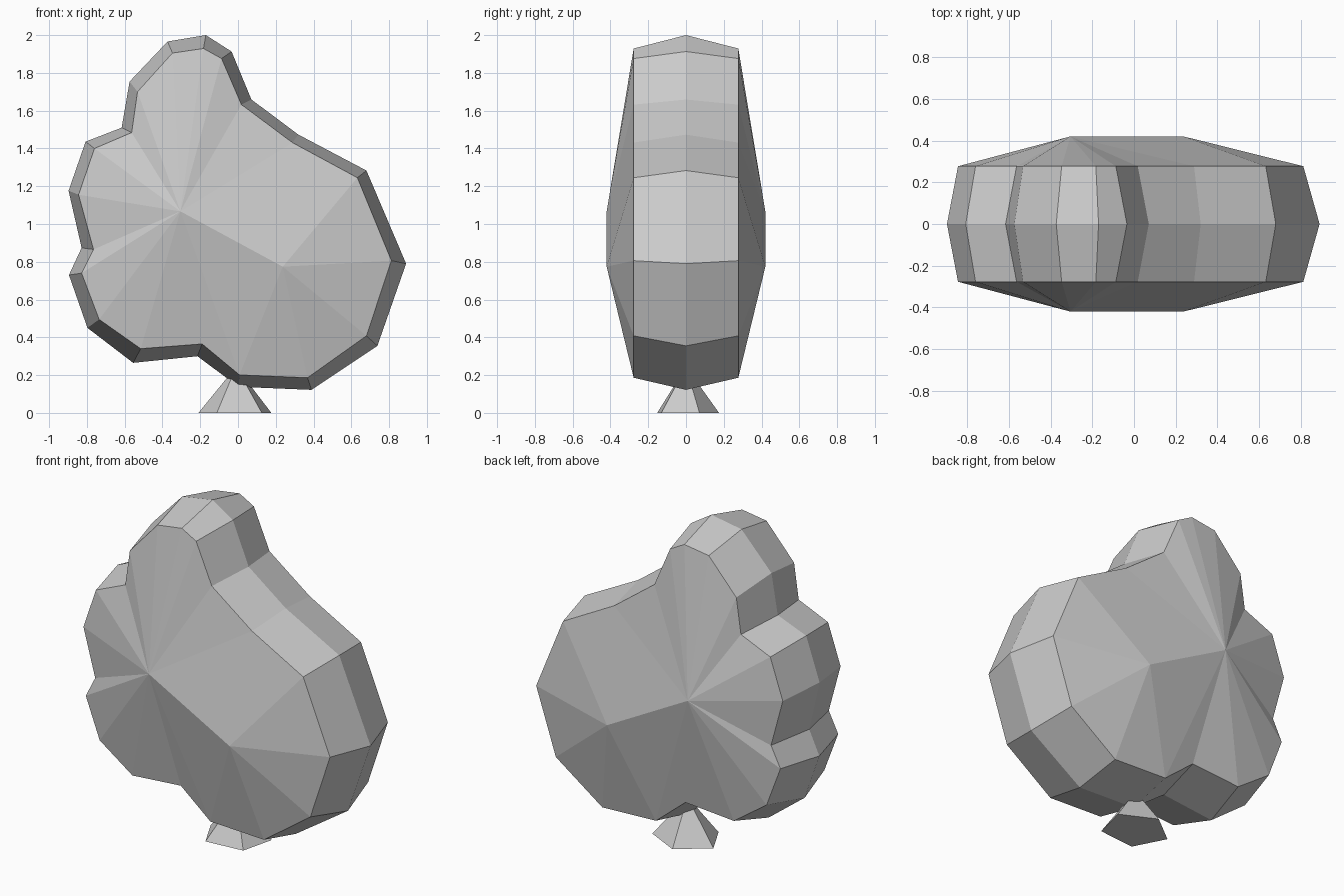
import bpy
import bmesh
import math
from mathutils import Vector

default = bpy.data.objects.get("Cube")
if default:
    bpy.data.objects.remove(default, do_unlink=True)

grey = bpy.data.materials.new("plain_grey")
grey.use_nodes = True
colour = (0.6, 0.6, 0.6, 1.0)
grey.diffuse_color = colour
grey.node_tree.nodes["Principled BSDF"].inputs["Base Color"].default_value = colour


def make_object(name, bm):
    """Turn a bmesh into a flat shaded grey object."""
    bmesh.ops.recalc_face_normals(bm, faces=bm.faces[:])
    mesh = bpy.data.meshes.new(name)
    bm.to_mesh(mesh)
    bm.free()
    mesh.materials.append(grey)
    obj = bpy.data.objects.new(name, mesh)
    bpy.context.collection.objects.link(obj)
    return obj


# Silhouette as (widest x, z) and (bevelled rim x, z), clockwise from the right shoulder
OUTLINE = [
    ((0.68, 1.283), (0.632, 1.245)),
    ((0.89, 0.79), (0.812, 0.806)),
    ((0.738, 0.355), (0.68, 0.408)),
    ((0.389, 0.122), (0.368, 0.186)),
    ((0.003, 0.138), (0.008, 0.201)),
    ((-0.215, 0.3), (-0.19, 0.365)),
    ((-0.555, 0.265), (-0.515, 0.34)),
    ((-0.797, 0.45), (-0.735, 0.495)),
    ((-0.895, 0.73), (-0.828, 0.74)),
    ((-0.828, 0.874), (-0.765, 0.865)),
    ((-0.897, 1.176), (-0.844, 1.155)),
    ((-0.807, 1.436), (-0.76, 1.4)),
    ((-0.616, 1.51), (-0.563, 1.484)),
    ((-0.574, 1.754), (-0.532, 1.7)),
    ((-0.373, 1.966), (-0.347, 1.905)),
    ((-0.17, 2.0), (-0.183, 1.929)),
    ((-0.034, 1.913), (-0.087, 1.876)),
    ((0.071, 1.659), (0.018, 1.632)),
    ((0.32, 1.473), (0.288, 1.431)),
]
SPLIT = 4          # outline index where the fan changes from low to high peak
RIM_Y, PEAK_Y = 0.277, 0.42


def build_crown():
    bm = bmesh.new()
    count = len(OUTLINE)
    middle = [bm.verts.new((x, 0, z)) for (x, z), _ in OUTLINE]
    for side in (-1, 1):
        rim = [bm.verts.new((x, side * RIM_Y, z)) for _, (x, z) in OUTLINE]
        high = bm.verts.new((-0.305, side * PEAK_Y, 1.067))
        low = bm.verts.new((0.237, side * PEAK_Y, 0.774))
        for i in range(count):
            j = (i + 1) % count
            # Bevelled edge band, then the fan rising to the nearer peak
            bm.faces.new((middle[i], middle[j], rim[j], rim[i]))
            bm.faces.new((rim[i], rim[j], low if i < SPLIT else high))
        # Ridge between the two peaks
        bm.faces.new((rim[0], low, high))
        bm.faces.new((rim[SPLIT], low, high))
    return make_object("tree_crown", bm)


def build_trunk():
    # Five sided flared foot narrowing into the crown
    bm = bmesh.new()
    rings = []
    for radius, z in ((0.2, 0.0), (0.02, 0.22)):
        ring = []
        for i in range(5):
            a = math.radians(i * 72 - 48)
            spot = Vector((math.cos(a) * radius * 1.02, math.sin(a) * radius * 0.88, z))
            ring.append(bm.verts.new(spot + Vector((-0.01, 0, 0))))
        rings.append(ring)
        bm.faces.new(ring)
    foot, neck = rings
    for i in range(5):
        j = (i + 1) % 5
        bm.faces.new((foot[i], foot[j], neck[j], neck[i]))
    return make_object("trunk_foot", bm)


build_crown()
build_trunk()
